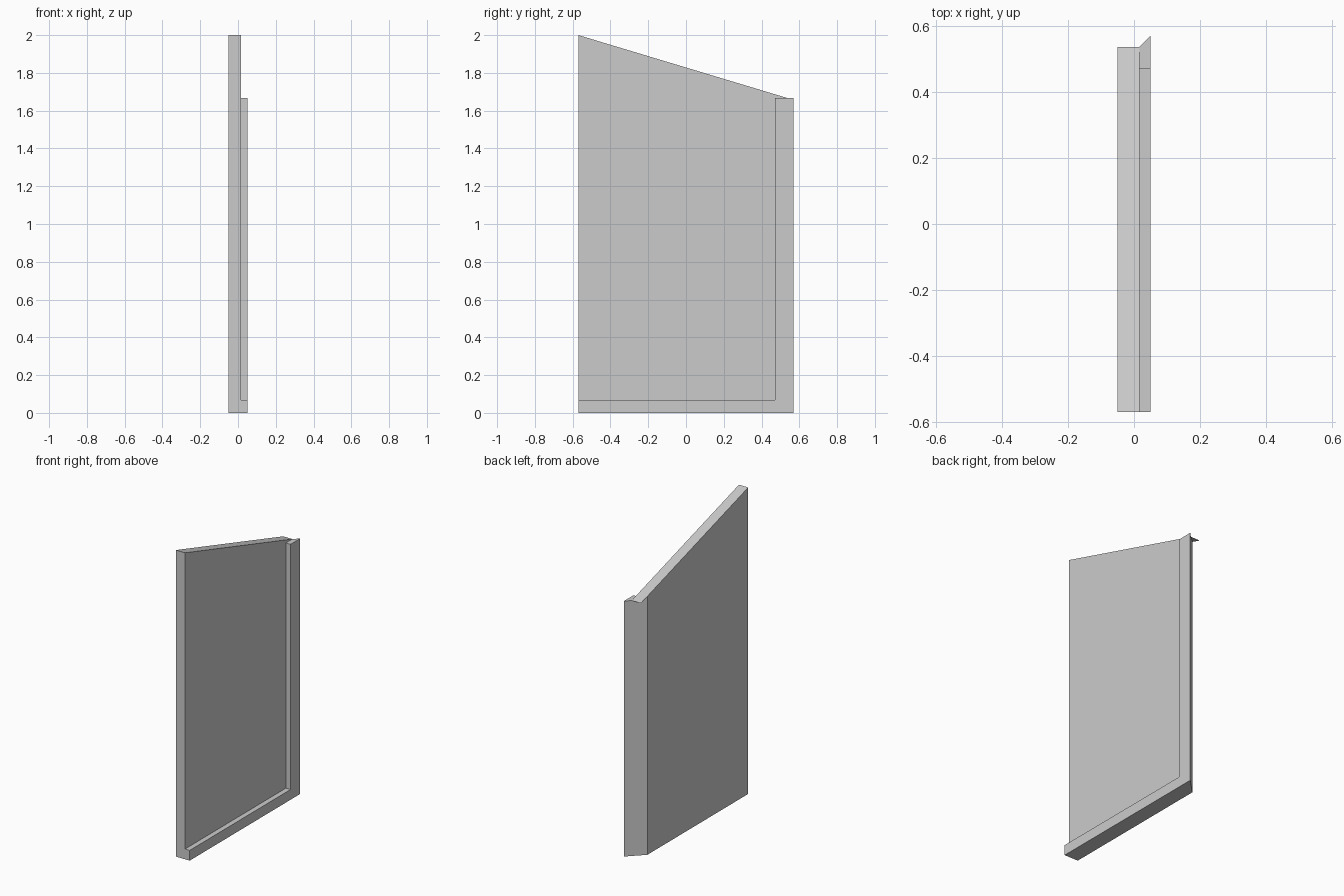
import bpy, bmesh
from mathutils import Vector

if "Cube" in bpy.data.objects:
    bpy.data.objects.remove(bpy.data.objects["Cube"])

BACK, STEP, FRONT = -0.05, 0.0167, 0.05      # layers across the thickness
Y0, Y1 = -0.57, 0.57
RIM_Y, RIM_Z, RIM_TOP = 0.47, 0.067, 1.667
LIP_Y = Y1 - (FRONT - STEP)                  # where the 45 degree mitre meets the step


def slope(y):
    return 2.0 + (RIM_TOP - 2.0) * (y - Y0) / (LIP_Y - Y0)


def prism(profile, xa, xb):
    """Extrude a (y, z) profile along x and mitre its far end at 45 degrees."""
    bm = bmesh.new()
    face = bm.faces.new([bm.verts.new((xa, y, z)) for y, z in profile])
    ext = bmesh.ops.extrude_face_region(bm, geom=[face], use_keep_orig=True)
    moved = [g for g in ext["geom"] if isinstance(g, bmesh.types.BMVert)]
    bmesh.ops.translate(bm, verts=moved, vec=(xb - xa, 0, 0))
    bmesh.ops.bisect_plane(bm, geom=bm.verts[:] + bm.edges[:] + bm.faces[:], dist=1e-5,
                           plane_co=(FRONT, Y1, 0), plane_no=(-1, 1, 0), clear_outer=True)
    bmesh.ops.holes_fill(bm, edges=[e for e in bm.edges if e.is_boundary], sides=0)
    bmesh.ops.recalc_face_normals(bm, faces=bm.faces[:])
    return bm


def step_faces(bm):
    return [f for f in bm.faces if all(abs(v.co.x - STEP) < 1e-4 for v in f.verts)]


def finish(bm, name):
    mesh = bpy.data.meshes.new(name)
    bm.to_mesh(mesh)
    bm.free()
    bpy.context.collection.objects.link(bpy.data.objects.new(name, mesh))


# Main slanted panel, with the area hidden behind the rim removed
bm = prism([(Y0, 0), (LIP_Y, 0), (LIP_Y, RIM_TOP), (Y0, 2.0)], BACK, STEP)
for co, no in (((0, RIM_Y, 0), (0, 1, 0)), ((0, 0, RIM_Z), (0, 0, 1)), ((0, 0, RIM_TOP), (0, 0, 1))):
    faces = step_faces(bm)
    geom = set(faces) | {e for f in faces for e in f.edges} | {v for f in faces for v in f.verts}
    bmesh.ops.bisect_plane(bm, geom=list(geom), dist=1e-5, plane_co=co, plane_no=no)
hidden = []
for f in step_faces(bm):
    c = sum((v.co for v in f.verts), Vector()) / len(f.verts)
    if c.z < RIM_Z or (c.y > RIM_Y and c.z < RIM_TOP):
        hidden.append(f)
bmesh.ops.delete(bm, geom=hidden, context='FACES')
finish(bm, "panel")

# Raised L-shaped rim along the bottom and the mitred edge
bm = prism([(Y0, 0), (Y1, 0), (Y1, RIM_TOP), (RIM_Y, RIM_TOP), (RIM_Y, RIM_Z), (Y0, RIM_Z)], STEP, FRONT)
bmesh.ops.delete(bm, geom=step_faces(bm), context='FACES')
finish(bm, "edge_rim")

# Thin triangular lip of the sloped top overhanging the mitre
bm = bmesh.new()
bm.faces.new([bm.verts.new((x, y, slope(y))) for x, y in
              ((BACK, Y1 - (FRONT - BACK)), (STEP, LIP_Y), (BACK, LIP_Y))])
finish(bm, "top_lip")
